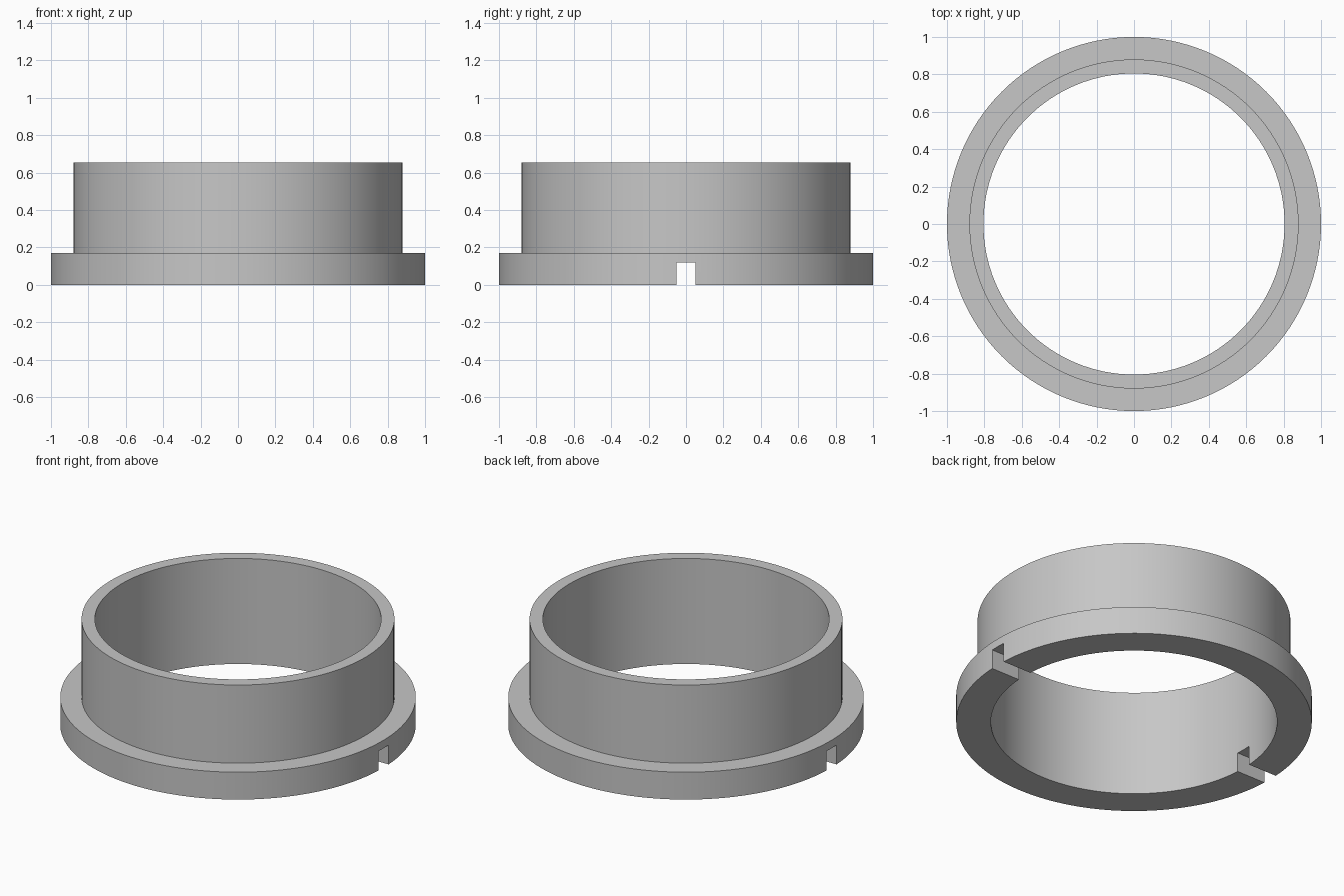
import bpy
import bmesh
import math
from mathutils import Matrix

cube = bpy.data.objects.get("Cube")
if cube:
    bpy.data.objects.remove(cube, do_unlink=True)

SEGMENTS = 128
OUTER, WALL, BORE = 1.0, 0.88, 0.805
FLANGE_TOP, HEIGHT = 0.17, 0.655
SLOT_WIDTH, SLOT_TOP = 0.1, 0.12

grey = bpy.data.materials.new("plain grey")
grey.use_nodes = True
colour = (0.57, 0.57, 0.57, 1)
grey.diffuse_color = colour
grey.node_tree.nodes["Principled BSDF"].inputs["Base Color"].default_value = colour


def add_object(name, bm):
    bmesh.ops.recalc_face_normals(bm, faces=bm.faces)
    mesh = bpy.data.meshes.new(name)
    bm.to_mesh(mesh)
    bm.free()
    mesh.materials.append(grey)
    obj = bpy.data.objects.new(name, mesh)
    bpy.context.collection.objects.link(obj)
    return obj


# Flanged sleeve: closed L-shaped section spun about z
profile = [(BORE, 0), (OUTER, 0), (OUTER, FLANGE_TOP),
           (WALL, FLANGE_TOP), (WALL, HEIGHT), (BORE, HEIGHT)]
bm = bmesh.new()
verts = [bm.verts.new((r, 0, z)) for r, z in profile]
edges = [bm.edges.new((v, verts[i - 1])) for i, v in enumerate(verts)]
bmesh.ops.spin(bm, geom=verts + edges, cent=(0, 0, 0), axis=(0, 0, 1),
               angle=math.tau, steps=SEGMENTS, use_duplicate=False)
bmesh.ops.remove_doubles(bm, verts=bm.verts, dist=0.0001)
sleeve = add_object("flanged_sleeve", bm)

# Bar that cuts the two opposite notches in the underside
bm = bmesh.new()
bmesh.ops.create_cube(bm, size=1, matrix=Matrix.Translation((0, 0, 0))
                      @ Matrix.Diagonal((3, SLOT_WIDTH, 2 * SLOT_TOP, 1)))
cutter = add_object("notch_cutter", bm)
cutter.hide_render = True

cut = sleeve.modifiers.new("notches", 'BOOLEAN')
cut.operation = 'DIFFERENCE'
cut.solver = 'EXACT'
cut.object = cutter
bpy.ops.object.select_all(action='DESELECT')
bpy.context.view_layer.objects.active = sleeve
sleeve.select_set(True)
bpy.ops.object.modifier_apply(modifier=cut.name)
bpy.data.objects.remove(cutter, do_unlink=True)
bpy.ops.object.shade_smooth_by_angle(angle=math.radians(30))
